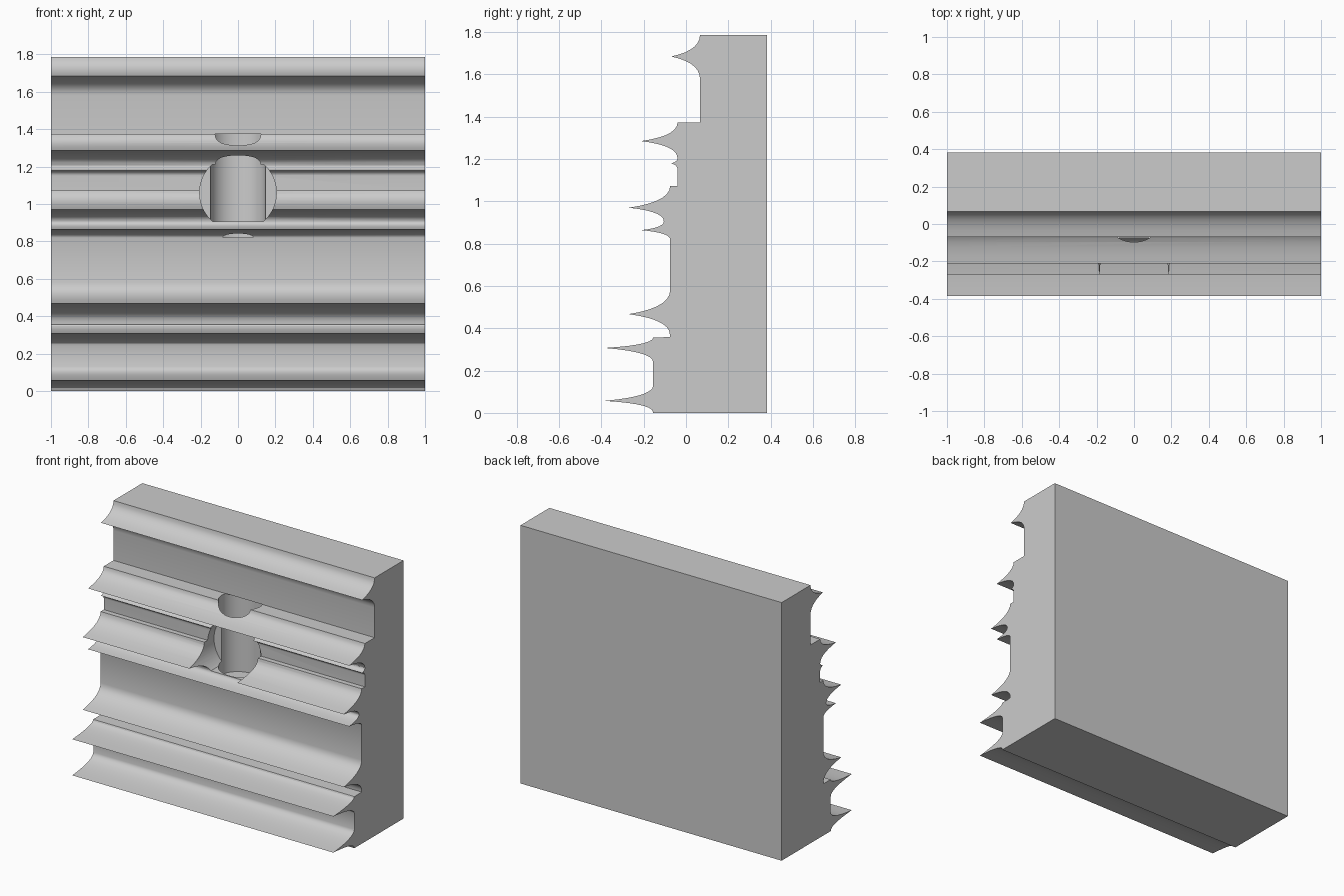
import bpy, bmesh
from math import sin, cos, pi, radians
from mathutils import Vector

if "Cube" in bpy.data.objects:
    bpy.data.objects.remove(bpy.data.objects["Cube"])


def extrude_mesh(name, pts, direction):
    """Closed polygon of 3D points, extruded along a direction."""
    bm = bmesh.new()
    f = bm.faces.new([bm.verts.new(p) for p in pts])
    ext = bmesh.ops.extrude_face_region(bm, geom=[f])
    bmesh.ops.translate(bm, vec=Vector(direction),
                        verts=[v for v in ext["geom"] if isinstance(v, bmesh.types.BMVert)])
    bmesh.ops.recalc_face_normals(bm, faces=bm.faces)
    me = bpy.data.meshes.new(name)
    bm.to_mesh(me)
    bm.free()
    ob = bpy.data.objects.new(name, me)
    bpy.context.collection.objects.link(ob)
    return ob


def sweep(a, c, b, n=7):
    """Quadratic curve from a to b with control c."""
    a, b, c = Vector(a), Vector(b), Vector(c)
    return [a * (1 - t) ** 2 + c * 2 * t * (1 - t) + b * t * t
            for t in (i / n for i in range(n + 1))]


def ridge(bottom, tip, top):
    """Pointed moulding with concave flanks; points are (y, z)."""
    def ctrl(w):
        return (w[0], tip[1] + (w[1] - tip[1]) * 0.28)
    low = sweep(bottom, ctrl(bottom), tip)
    high = sweep(tip, ctrl(top), top)
    return low + high[1:]


# Moulded wall profile, bottom to top
profile = [Vector((0.382, 0)), Vector((-0.155, 0))]
profile += ridge((-0.157, 0.005), (-0.385, 0.057), (-0.155, 0.13))
profile += ridge((-0.155, 0.24), (-0.385, 0.307), (-0.155, 0.357))
profile += [Vector((-0.075, 0.358))]
profile += ridge((-0.076, 0.37), (-0.27, 0.467), (-0.075, 0.58))
profile += ridge((-0.075, 0.82), (-0.212, 0.864), (-0.105, 0.905))
profile += ridge((-0.105, 0.906), (-0.27, 0.97), (-0.075, 1.073))
profile += [Vector((-0.04, 1.073))]
profile += ridge((-0.04, 1.15), (-0.07, 1.18), (-0.04, 1.205))
profile += ridge((-0.041, 1.207), (-0.212, 1.285), (-0.04, 1.373))
profile += [Vector((0.066, 1.373))]
profile += ridge((0.066, 1.58), (-0.07, 1.685), (0.066, 1.787))
profile += [Vector((0.382, 1.787))]
wall = extrude_mesh("moulded_wall", [(-1, p.x, p.y) for p in profile], (2, 0, 0))

# Vertical shaft behind the ridges
N = 48
shaft = extrude_mesh("shaft_cutter",
                     [(0.147 * cos(2 * pi * i / N), 0.03 + 0.127 * sin(2 * pi * i / N), 0.822)
                      for i in range(N)], (0, 0, 0.5515))

# Round opening through the middle ridge, clipped above and below
opening = extrude_mesh("opening_cutter",
                       [(0.205 * cos(a), -0.5, 1.06 + 0.205 * sin(a))
                        for a in [radians(-49 + 96 * i / 20) for i in range(21)]
                        + [radians(133 + 96 * i / 20) for i in range(21)]],
                       (0, 0.53, 0))

bpy.context.view_layer.objects.active = wall
wall.select_set(True)
for cutter in (opening, shaft):
    cutter.hide_render = True
    mod = wall.modifiers.new("cut", 'BOOLEAN')
    mod.operation = 'DIFFERENCE'
    mod.solver = 'EXACT'
    mod.object = cutter
    bpy.ops.object.modifier_apply(modifier=mod.name)
    bpy.data.objects.remove(cutter, do_unlink=True)

bpy.ops.object.shade_smooth_by_angle(angle=radians(30))
